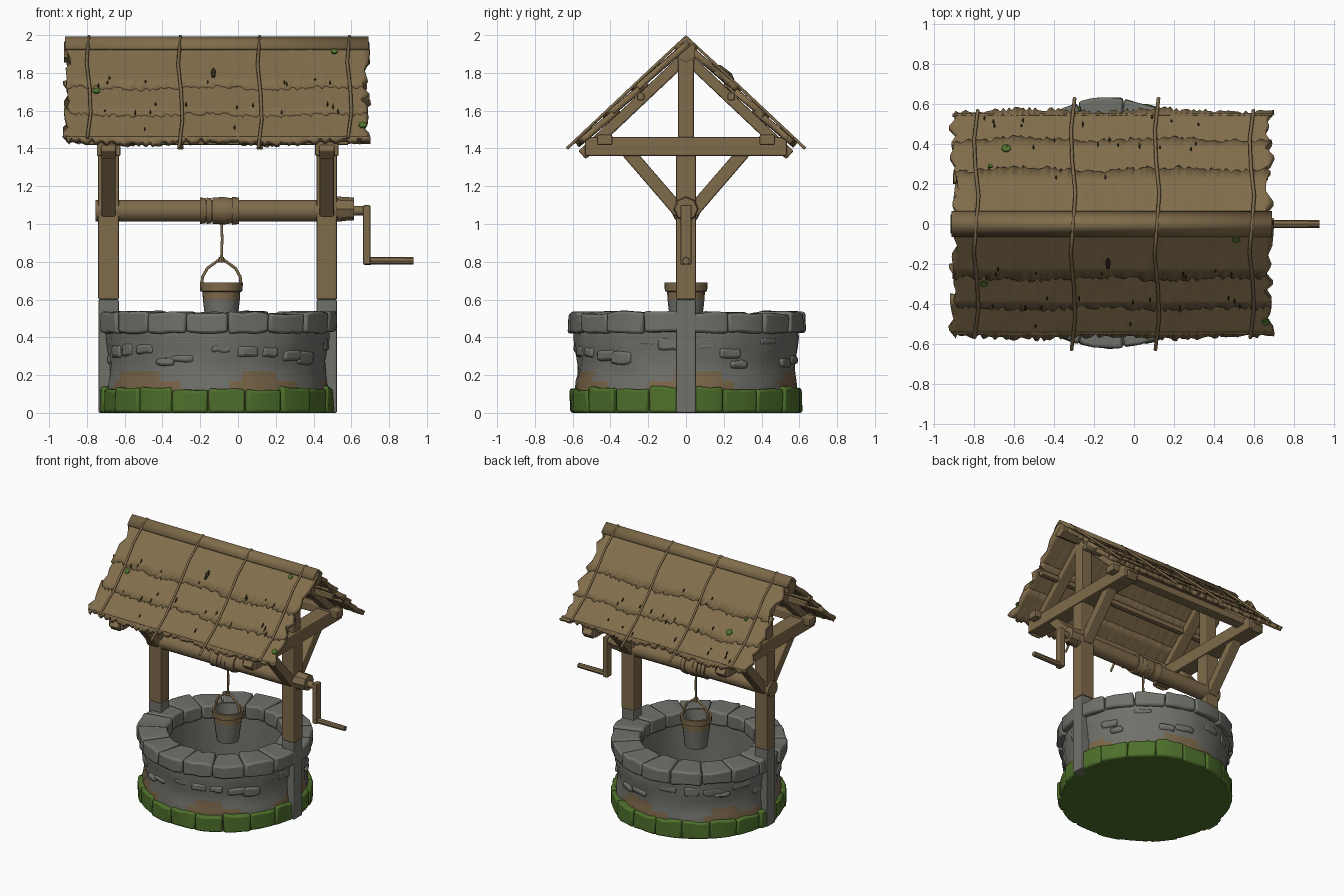
import bpy, bmesh, math, random
from mathutils import Vector, Matrix

random.seed(4)
if "Cube" in bpy.data.objects:
    bpy.data.objects.remove(bpy.data.objects["Cube"], do_unlink=True)


def material(name, rgb):
    m = bpy.data.materials.new(name)
    m.use_nodes = True
    m.diffuse_color = (*rgb, 1)
    m.node_tree.nodes["Principled BSDF"].inputs["Base Color"].default_value = (*rgb, 1)
    return m


WOOD = material("weathered wood", (0.21, 0.145, 0.07))
THATCH = material("thatch", (0.225, 0.155, 0.072))
STONE = material("grey stone", (0.165, 0.165, 0.148))
MOSS = material("moss green", (0.075, 0.16, 0.024))
DIRT = material("dirt", (0.2, 0.135, 0.068))
DARK = material("dark straw", (0.03, 0.022, 0.01))
CX = -0.108           # centre of the stone ring
POSTS = (-0.685, 0.47)


def jit(a):
    return random.uniform(-a, a)


def finish(name, bm, *mats, bevel=0, smooth=None):
    me = bpy.data.meshes.new(name)
    bm.to_mesh(me)
    bm.free()
    ob = bpy.data.objects.new(name, me)
    bpy.context.collection.objects.link(ob)
    for m in mats:
        me.materials.append(m)
    if bevel:
        b = ob.modifiers.new("bevel", 'BEVEL')
        b.width = bevel
        b.segments = 2
    if smooth:
        bpy.ops.object.select_all(action='DESELECT')
        ob.select_set(True)
        bpy.context.view_layer.objects.active = ob
        bpy.ops.object.shade_smooth_by_angle(angle=math.radians(smooth))
    return ob


def frame(p, q):
    """Matrix at the middle of p-q, with z along it."""
    p, q = Vector(p), Vector(q)
    z = (q - p).normalized()
    ref = Vector((0, 1, 0)) if abs(z.x) > 0.9 else Vector((1, 0, 0))
    y = z.cross(ref).normalized()
    x = y.cross(z)
    m = Matrix((x, y, z)).transposed().to_4x4()
    m.translation = (p + q) / 2
    return m, (q - p).length


def bar(name, p, q, w, d, mat=WOOD):
    m, length = frame(p, q)
    bm = bmesh.new()
    bmesh.ops.create_cube(bm, size=1, matrix=m @ Matrix.Diagonal((w, d, length, 1)))
    return finish(name, bm, mat, bevel=0.008)


def log(name, p, q, r1, r2=None, sides=12, mat=WOOD):
    m, length = frame(p, q)
    bm = bmesh.new()
    bmesh.ops.create_cone(bm, cap_ends=True, segments=sides, radius1=r1,
                          radius2=r2 or r1, depth=length, matrix=m)
    return finish(name, bm, mat, smooth=35)


def rope(name, pts, r, mat=WOOD):
    cu = bpy.data.curves.new(name, 'CURVE')
    cu.dimensions = '3D'
    cu.bevel_depth = r
    cu.bevel_resolution = 1
    cu.use_fill_caps = True
    s = cu.splines.new('POLY')
    s.points.add(len(pts) - 1)
    for pt, co in zip(s.points, pts):
        pt.co = (*co, 1)
    cu.materials.append(mat)
    ob = bpy.data.objects.new(name, cu)
    bpy.context.collection.objects.link(ob)


def lathe(profile, cx, n, wobble=0.0):
    """Spin (radius, z) points round a vertical axis."""
    bm = bmesh.new()
    rows = []
    for i in range(n):
        a = math.tau * i / n
        row = []
        for r, z in profile:
            rr = r + jit(wobble)
            row.append(bm.verts.new((cx + rr * math.cos(a), rr * math.sin(a), z)))
        rows.append(row)
    for i in range(n):
        for j in range(len(profile) - 1):
            a, b = rows[i], rows[(i + 1) % n]
            bm.faces.new((a[j], b[j], b[j + 1], a[j + 1]))
    return bm


def stone(name, a0, a1, r0, r1, z0, z1, mat, rough=0.008):
    """A curved block of the ring between two angles."""
    bm = bmesh.new()
    rings = []
    for k in range(4):
        a = a0 + (a1 - a0) * k / 3
        rings.append([bm.verts.new((CX + (r + jit(rough)) * math.cos(a),
                                    (r + jit(rough)) * math.sin(a), z + (jit(rough) if z else 0)))
                      for r, z in ((r0, z0), (r1, z0), (r1, z1), (r0, z1))])
    for a, b in zip(rings, rings[1:]):
        for j in range(4):
            bm.faces.new((a[j], a[(j + 1) % 4], b[(j + 1) % 4], b[j]))
    bm.faces.new(rings[0])
    bm.faces.new(rings[-1][::-1])
    bmesh.ops.recalc_face_normals(bm, faces=bm.faces)
    return finish(name, bm, mat, bevel=0.014, smooth=40)


# Stone ring wall, with a ragged dirt band above the moss
bm = lathe([(0.59, 0.02), (0.59, 0.12), (0.583, 0.17), (0.575, 0.22), (0.577, 0.28), (0.585, 0.34),
            (0.592, 0.4), (0.59, 0.46), (0.43, 0.46), (0.425, 0.3), (0.42, 0.1)], CX, 56, 0.007)
for f in bm.faces:
    c = f.calc_center_median()
    a = math.atan2(c.y, c.x - CX)
    outer = math.hypot(c.x - CX, c.y) > 0.5
    f.material_index = int(outer and c.z < 0.165 + 0.05 * math.sin(5 * a + 1) + jit(0.015))
finish("well_wall", bm, STONE, DIRT, smooth=30)

# Raised wall stones
for i in range(26):
    a, z = math.tau * i / 26 + jit(0.08), random.uniform(0.23, 0.37)
    stone("wall_stone", a, a + random.uniform(0.14, 0.28), 0.54, 0.592 + jit(0.006),
          z, z + random.uniform(0.035, 0.07), STONE, 0.006)

# Rim stones and mossy footing
for name, count, r0, r1, z0, z1, mat in (("rim_stone", 17, 0.41, 0.625, 0.425, 0.53, STONE),
                                         ("mossy_stone", 19, 0.5, 0.618, 0, 0.13, MOSS)):
    for i in range(count):
        a = math.tau * i / count
        stone(name, a + 0.004, a + math.tau / count - 0.004, r0, r1 + jit(0.01),
              z0, z1 + jit(0.008), mat)
log("ground_disc", (CX, 0, 0), (CX, 0, 0.03), 0.6, sides=48, mat=MOSS)
log("well_floor", (CX, 0, 0.03), (CX, 0, 0.11), 0.45, sides=32, mat=STONE)

# Timber frames at both ends
for x in POSTS:
    bar("post_foot", (x, 0, 0), (x, 0, 0.6), 0.108, 0.104, STONE)
    bar("post", (x, 0, 0.6), (x, 0, 1.4), 0.11, 0.106)
    bar("cross_beam", (x, -0.535, 1.41), (x, 0.535, 1.41), 0.125, 0.1)
    bar("king_post", (x, 0, 1.45), (x, 0, 1.88), 0.09, 0.085)
    for s in (-1, 1):
        bar("brace", (x, s * 0.03, 1.06), (x, s * 0.31, 1.385), 0.075, 0.07)
        bar("rafter", (x, 0, 1.885), (x, s * 0.55, 1.365), 0.08, 0.058)
for s in (-1, 1):
    bar("eave_purlin", (-0.8, s * 0.43, 1.445), (0.585, s * 0.43, 1.445), 0.08, 0.055)
    bar("middle_purlin", (-0.88, s * 0.24, 1.675), (0.66, s * 0.24, 1.675), 0.04, 0.04)
log("ridge_log", (-0.92, 0, 1.91), (0.69, 0, 1.91), 0.055, sides=6)


# Thatch courses with ragged ends and lower edges
def course(s, y0, y1):
    nx, ny = 110, 6
    bm = bmesh.new()
    grid = []
    for j in range(ny):
        t = j / (ny - 1)
        row = []
        for i in range(nx):
            x = -0.9 + 1.575 * i / (nx - 1)
            x += jit(0.028) if i in (0, nx - 1) else 0
            y = y0 + (y1 - y0) * t
            if j == ny - 1:
                y += jit(0.012) + 0.008 * math.sin(9 * x)
            z = 1.967 - 0.95 * y + 0.022 * t + jit(0.003)
            row.append(bm.verts.new((x, s * y, z)))
        grid.append(row)
    for a, b in zip(grid, grid[1:]):
        for i in range(nx - 1):
            q = (a[i], a[i + 1], b[i + 1], b[i])
            bm.faces.new(q if s > 0 else q[::-1])
    ob = finish("thatch_course", bm, THATCH, smooth=40)
    m = ob.modifiers.new("thickness", 'SOLIDIFY')
    m.thickness = 0.032
    m.offset = -1


def plate(name, x, y, w, h, sides, mat):
    """Thin patch lying on the thatch slope."""
    s = 1 if y > 0 else -1
    tilt = Matrix.Rotation(-s * math.atan(0.95), 4, 'X')
    m = Matrix.Translation((x, y, 1.99 - 0.95 * abs(y))) @ tilt @ Matrix.Diagonal((w, h, 1, 1))
    bm = bmesh.new()
    bmesh.ops.create_cone(bm, cap_ends=True, segments=sides, radius1=1, radius2=1,
                          depth=0.008, matrix=m)
    finish(name, bm, mat)


for s in (-1, 1):
    for y0, y1 in ((0.0, 0.275), (0.22, 0.425), (0.37, 0.57)):
        course(s, y0, y1)
    log("eave_pole", (-0.91, s * 0.545, 1.458), (0.69, s * 0.545, 1.458), 0.011, sides=6)
    for i in range(22):
        edge = random.choice((0.272, 0.422, 0.422, 0.54))
        plate("straw_gap", random.uniform(-0.75, 0.55), s * (edge - random.uniform(0, 0.05)),
              0.005, random.uniform(0.008, 0.022), 4, DARK)
plate("thatch_hole", -0.13, -0.2, 0.014, 0.04, 5, DARK)
for x, y, r in ((-0.64, 0.38, 0.025), (-0.72, 0.29, 0.012), (-0.75, -0.3, 0.02),
                (0.51, -0.08, 0.018), (0.66, -0.49, 0.022)):
    plate("moss_patch", x, y, r, r, 7, MOSS)

# Ridge cap folded over the top
bm = bmesh.new()
cap = [[bm.verts.new((x, y, z)) for y, z in ((-0.065, 1.932), (-0.03, 1.972), (0, 1.992),
                                              (0.03, 1.972), (0.065, 1.932))] for x in (-0.915, 0.69)]
for j in range(4):
    bm.faces.new((cap[0][j], cap[1][j], cap[1][j + 1], cap[0][j + 1]))
m = finish("ridge_cap", bm, THATCH, smooth=60).modifiers.new("thickness", 'SOLIDIFY')
m.thickness = 0.02

# Straps over the roof
for x, reach in ((-0.79, 0.57), (-0.305, 0.63), (0.115, 0.63), (0.59, 0.57)):
    rope("roof_strap", [(x + 0.012 * math.sin(7 * t), t * reach, 1.992 - 0.94 * abs(t) * reach)
                        for t in (-1, -0.75, -0.5, -0.25, 0, 0.25, 0.5, 0.75, 1)], 0.009)

# Windlass and crank
log("windlass", (-0.755, 0, 1.07), (0.55, 0, 1.07), 0.058, sides=16)
log("windlass_hub", (0.52, 0, 1.08), (0.615, 0, 1.08), 0.066, 0.06, sides=8)
log("crank_axle", (0.6, 0, 1.07), (0.68, 0, 1.07), 0.025)
bar("crank_arm", (0.682, 0, 0.785), (0.682, 0, 1.1), 0.04, 0.06)
log("crank_handle", (0.67, 0, 0.805), (0.93, 0, 0.805), 0.021, 0.019, sides=8)

# Rope wound on the windlass, and the hanging rope
for i in range(6):
    x = -0.185 + 0.034 * i
    log("rope_coil", (x - 0.017, 0, 1.07), (x + 0.017 + jit(0.006), 0, 1.07),
        0.072 + jit(0.005), 0.07 + jit(0.005), sides=14)
BX = -0.088
rope("hanging_rope", [(BX, 0, 1.03), (BX + 0.004, 0, 0.92), (BX, 0, 0.81)], 0.008)
log("rope_knot", (BX, 0, 0.795), (BX, 0, 0.825), 0.02, 0.014, sides=8)

# Bucket with wooden top band and bail
bm = lathe([(0, 0.45), (0.08, 0.45), (0.098, 0.6), (0.1, 0.64), (0.112, 0.645), (0.114, 0.69),
            (0.098, 0.69), (0.085, 0.6), (0.07, 0.47), (0, 0.47)], BX, 20)
bmesh.ops.remove_doubles(bm, verts=bm.verts, dist=0.0005)
for f in bm.faces:
    c = f.calc_center_median()
    f.material_index = int(c.z > 0.6 and math.hypot(c.x - BX, c.y) > 0.096)
finish("bucket", bm, STONE, WOOD, smooth=35)
rope("bucket_bail", [(BX + u, 0, z) for u, z in
                     ((-0.105, 0.66), (-0.1, 0.72), (-0.075, 0.765), (-0.02, 0.805), (0, 0.81),
                      (0.02, 0.805), (0.075, 0.765), (0.1, 0.72), (0.105, 0.66))], 0.009)
